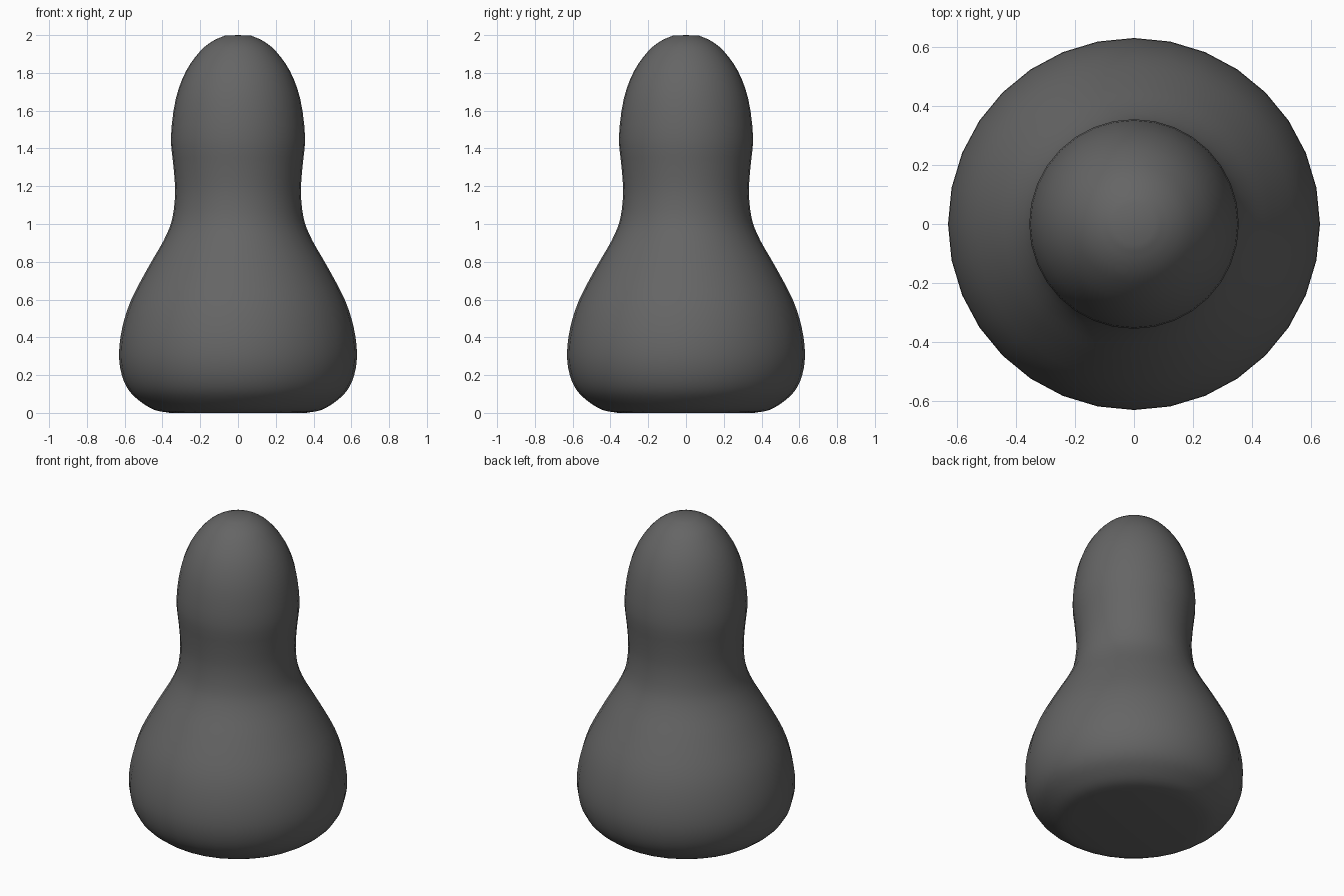
import bpy, bmesh, math
from mathutils import Vector

if "Cube" in bpy.data.objects:
    bpy.data.objects.remove(bpy.data.objects["Cube"])

SIDES = 32
STEPS = 3

# Profile (radius, height) from the base centre to the crown
profile = [(0.36, 0.0), (0.44, 0.015), (0.51, 0.055), (0.575, 0.115), (0.615, 0.2),
           (0.63, 0.31), (0.613, 0.45), (0.565, 0.6), (0.47, 0.78), (0.395, 0.91),
           (0.35, 1.02), (0.333, 1.16), (0.341, 1.3), (0.355, 1.46), (0.33, 1.66),
           (0.275, 1.81), (0.20, 1.915), (0.135, 1.968), (0.07, 1.997)]


def smooth(points):
    """Catmull-Rom curve through the points."""
    p = [Vector(q) for q in points]
    p = [2 * p[0] - p[1]] + p + [2 * p[-1] - p[-2]]
    out = []
    for a, b, c, d in zip(p, p[1:], p[2:], p[3:]):
        for i in range(STEPS):
            t = i / STEPS
            out.append(0.5 * (2 * b + (c - a) * t + (2 * a - 5 * b + 4 * c - d) * t ** 2
                              + (3 * b - a - 3 * c + d) * t ** 3))
    return out + [p[-2]]


# Lathe the profile into rings and close both ends
bm = bmesh.new()
rings = []
for r, z in smooth(profile):
    rings.append([bm.verts.new((r * math.cos(2 * math.pi * k / SIDES),
                                r * math.sin(2 * math.pi * k / SIDES), max(z, 0)))
                  for k in range(SIDES)])
for low, high in zip(rings, rings[1:]):
    for k in range(SIDES):
        n = (k + 1) % SIDES
        bm.faces.new((low[k], low[n], high[n], high[k]))
for ring, height in ((rings[0], 0.0), (rings[-1], 2.0)):
    centre = bm.verts.new((0, 0, height))
    for k in range(SIDES):
        bm.faces.new((ring[k], ring[(k + 1) % SIDES], centre))
bmesh.ops.recalc_face_normals(bm, faces=bm.faces)
for f in bm.faces:
    f.smooth = True

mesh = bpy.data.meshes.new("pear_body")
bm.to_mesh(mesh)
bm.free()
body = bpy.data.objects.new("pear_body", mesh)
bpy.context.collection.objects.link(body)

# Dark grey surface
grey = bpy.data.materials.new("dark_grey")
grey.diffuse_color = (0.13, 0.13, 0.13, 1)
grey.use_nodes = True
grey.node_tree.nodes["Principled BSDF"].inputs["Base Color"].default_value = grey.diffuse_color
mesh.materials.append(grey)
